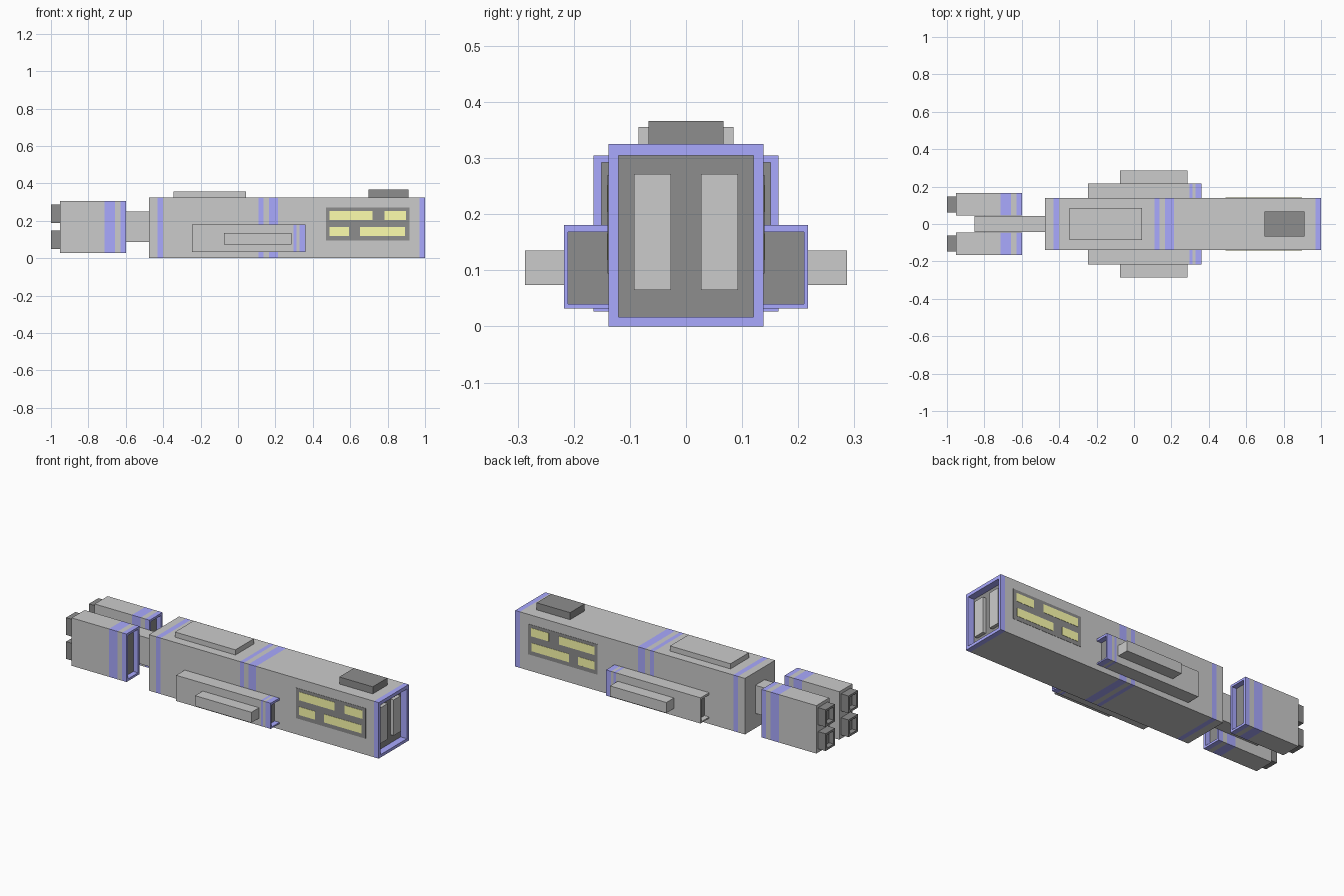
import bpy, bmesh

if "Cube" in bpy.data.objects:
    bpy.data.objects.remove(bpy.data.objects["Cube"])


def material(name, rgb):
    m = bpy.data.materials.new(name)
    m.diffuse_color = (*rgb, 1)
    m.use_nodes = True
    m.node_tree.nodes["Principled BSDF"].inputs["Base Color"].default_value = m.diffuse_color
    return m


# slot order: plain grey, blue trim, dark, mid grey, yellow
GREY, BLUE, DARK, MID, YELLOW = range(5)
PALETTE = [None,
           material("blue_trim", (0.40, 0.40, 1.0)),
           material("dark_metal", (0.27, 0.27, 0.27)),
           material("mid_grey", (0.58, 0.58, 0.58)),
           material("yellow_light", (1.0, 1.0, 0.42))]


def hull(name, stops, colours, ys, zs, left=None, right=None, mirror=False):
    """Box along x, split into coloured bands at the stops. left / right give
    an optional recess in that end: (y range, z range, depth, floor colour)."""
    bm = bmesh.new()

    def ring(x, y, z):
        return [bm.verts.new((x, a, b)) for a, b in
                ((y[0], z[0]), (y[1], z[0]), (y[1], z[1]), (y[0], z[1]))]

    def skin(a, b, colour):
        for i in range(4):
            j = (i + 1) % 4
            bm.faces.new((a[i], a[j], b[j], b[i])).material_index = colour

    rings = [ring(x, ys, zs) for x in stops]
    for a, b, c in zip(rings, rings[1:], colours):
        skin(a, b, c)
    for r, x, c, recess, inward in ((rings[0], stops[0], colours[0], left, 1),
                                    (rings[-1], stops[-1], colours[-1], right, -1)):
        if recess:
            oy, oz, depth, floor = recess
            lip = ring(x, oy, oz)
            back = ring(x + inward * depth, oy, oz)
            skin(r, lip, c)
            skin(lip, back, c)
            r, c = back, floor
        bm.faces.new(r).material_index = c
    bmesh.ops.recalc_face_normals(bm, faces=bm.faces)
    me = bpy.data.meshes.new(name)
    bm.to_mesh(me)
    bm.free()
    ob = bpy.data.objects.new(name, me)
    bpy.context.collection.objects.link(ob)
    used = sorted(set(p.material_index for p in me.polygons))
    for i in used:
        me.materials.append(PALETTE[i])
    for p in me.polygons:
        p.material_index = used.index(p.material_index)
    if mirror:
        mod = ob.modifiers.new("Mirror", "MIRROR")
        mod.use_axis = (False, True, False)
        mod.use_mirror_merge = False
    return ob


def block(name, xs, ys, zs, colour=GREY, mirror=False):
    return hull(name, xs, [colour], ys, zs, mirror=mirror)


# Main body with blue bands and recessed right end
hull("main_body",
     [-0.475, -0.43, -0.40, 0.11, 0.135, 0.165, 0.213, 0.97, 1.0],
     [GREY, BLUE, GREY, BLUE, GREY, BLUE, GREY, BLUE],
     (-0.138, 0.138), (0, 0.325),
     right=((-0.12, 0.12), (0.017, 0.305), 0.04, DARK))
block("end_plate", (0.955, 0.98), (0.027, 0.093), (0.065, 0.272), MID, True)

# Raised parts on the roof
block("roof_plate", (-0.345, 0.043), (-0.085, 0.085), (0.32, 0.355))
block("roof_block", (0.697, 0.912), (-0.067, 0.067), (0.32, 0.366), DARK)

# Side pods, open at both ends, each with a long outer bar
pod_hole = ((0.135, 0.21), (0.04, 0.168), 0.03, DARK)
hull("side_pod", [-0.245, 0.298, 0.313, 0.329, 0.362],
     [GREY, BLUE, GREY, BLUE], (0.13, 0.217), (0.032, 0.181),
     left=pod_hole, right=pod_hole, mirror=True)
block("side_bar", (-0.075, 0.287), (0.21, 0.287), (0.074, 0.135), MID, True)

# Light panels on both flanks
block("light_panel", (0.47, 0.917), (0.13, 0.1395), (0.094, 0.27), DARK, True)
for i, (x0, x1, z0) in enumerate([(0.49, 0.718, 0.204), (0.783, 0.897, 0.204),
                                  (0.49, 0.593, 0.118), (0.652, 0.892, 0.118)]):
    block(f"light_{i + 1}", (x0, x1), (0.135, 0.141), (z0, z0 + 0.048), YELLOW, True)

# Neck and the twin engine housings
block("neck", (-0.853, -0.47), (-0.043, 0.043), (0.086, 0.249))
hull("engine_housing", [-0.952, -0.713, -0.657, -0.628, -0.6],
     [GREY, BLUE, GREY, BLUE], (0.046, 0.165), (0.027, 0.305),
     right=((0.06, 0.151), (0.04, 0.292), 0.03, DARK), mirror=True)

# Two hollow nozzles behind each housing
for i, z in enumerate((0.048, 0.187)):
    hull(f"nozzle_{i + 1}", [-1.0, -0.945], [DARK], (0.062, 0.148), (z, z + 0.1),
         left=((0.074, 0.136), (z + 0.012, z + 0.088), 0.03, DARK), mirror=True)
